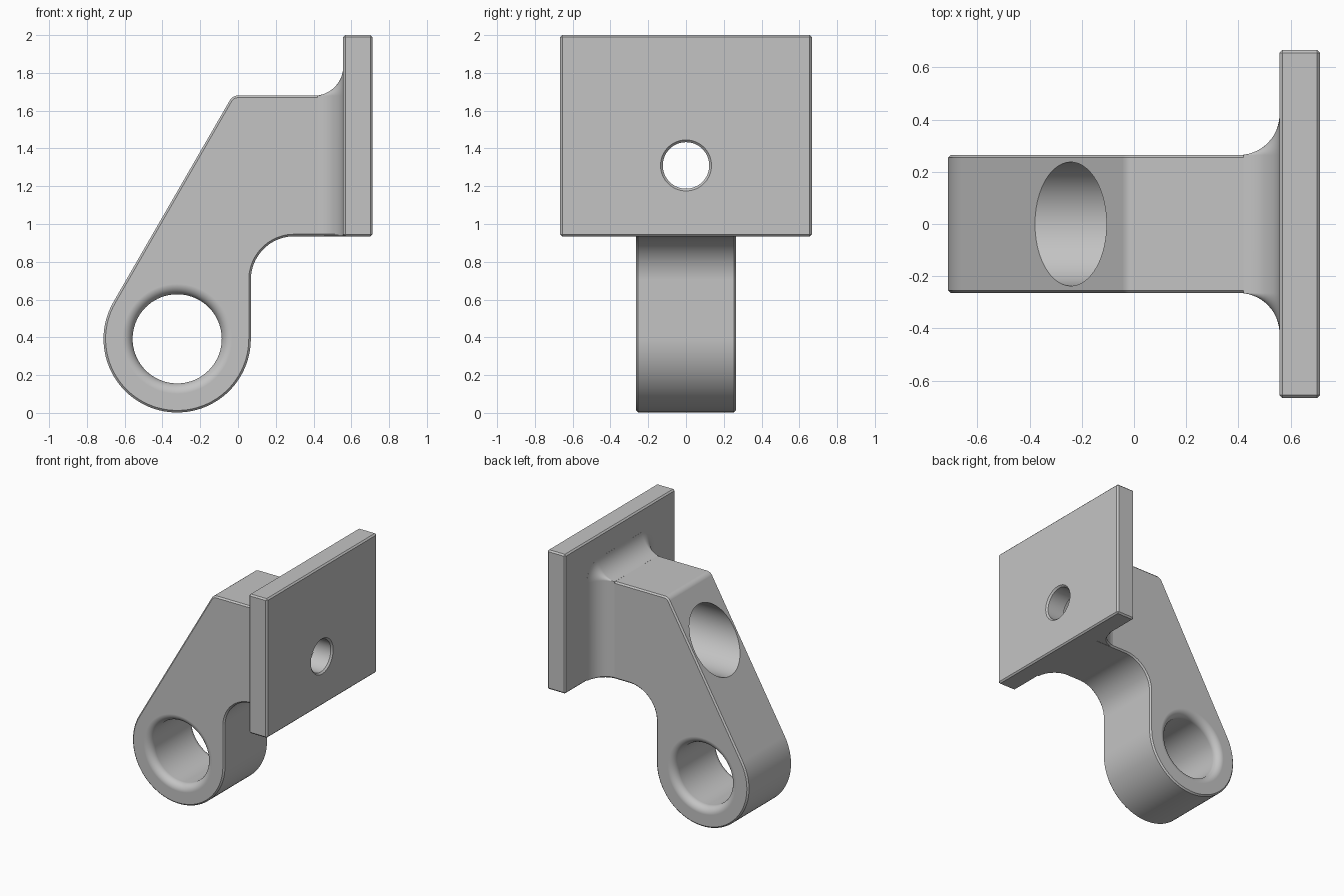
import bpy, bmesh
from math import sin, cos, tan, radians, sqrt, pi
from mathutils import Vector

cube = bpy.data.objects.get("Cube")
if cube:
    bpy.data.objects.remove(cube, do_unlink=True)

steel = bpy.data.materials.new("light_grey_metal")
steel.use_nodes = True
GREY = (0.55, 0.55, 0.55, 1)
steel.diffuse_color = GREY
steel.node_tree.nodes["Principled BSDF"].inputs["Base Color"].default_value = GREY

CHAMFER = 0.011
HALF = 0.265              # half thickness of the arm
TOP, BASE = 1.68, 0.935   # arm top and underside
INNER, OUTER = 0.557, 0.712  # plate faces
EYE_X, EYE_Z, EYE_R = -0.322, 0.392, 0.39
BORE_Z = 1.31


def finish(bm, name):
    bmesh.ops.recalc_face_normals(bm, faces=bm.faces)
    mesh = bpy.data.meshes.new(name)
    bm.to_mesh(mesh)
    bm.free()
    mesh.materials.append(steel)
    obj = bpy.data.objects.new(name, mesh)
    bpy.context.collection.objects.link(obj)
    return obj


def arc(cx, cz, r, a0, a1, n):
    angles = [radians(a0 + (a1 - a0) * i / n) for i in range(n + 1)]
    return [(cx + r * cos(a), cz + r * sin(a)) for a in angles]


def lathe(name, profile, axis, centre):
    """Revolve (distance along axis, radius) points about an axis."""
    bm = bmesh.new()
    axis = Vector(axis)
    verts = [bm.verts.new(centre + axis * d + Vector((0, 0, r))) for d, r in profile]
    edges = [bm.edges.new(pair) for pair in zip(verts, verts[1:])]
    bmesh.ops.spin(bm, geom=verts + edges, cent=centre, axis=axis,
                   angle=2 * pi, steps=72, use_merge=True)
    bmesh.ops.remove_doubles(bm, verts=bm.verts, dist=1e-5)
    return finish(bm, name)


def combine(target, other, operation):
    mod = target.modifiers.new(operation, 'BOOLEAN')
    mod.operation, mod.solver, mod.object = operation, 'EXACT', other
    bpy.context.view_layer.objects.active = target
    bpy.ops.object.modifier_apply(modifier=mod.name)
    bpy.data.objects.remove(other, do_unlink=True)


# Arm: rounded eye, curved throat, square shoulder and sloping back
right = EYE_X + EYE_R
throat, nose = 0.23, 0.05
corner_x = EYE_X - EYE_R * cos(radians(30)) + (TOP - EYE_Z - EYE_R / 2) / tan(radians(60))
outline = arc(EYE_X, EYE_Z, EYE_R, 150, 360, 48)
outline += arc(right + throat, BASE - throat, throat, 180, 90, 20)
outline += [(0.6, BASE), (0.6, TOP)]
outline += arc(corner_x + nose * tan(radians(30)), TOP - nose, nose, 90, 150, 6)
bm = bmesh.new()
front = bm.faces.new([bm.verts.new((x, -HALF, z)) for x, z in outline])
side = bmesh.ops.extrude_face_region(bm, geom=[front])["geom"]
bmesh.ops.translate(bm, vec=(0, 2 * HALF, 0),
                    verts=[v for v in side if isinstance(v, bmesh.types.BMVert)])
rim = [e for e in bm.edges if abs(e.verts[0].co.y - e.verts[1].co.y) < 1e-5]
bmesh.ops.recalc_face_normals(bm, faces=bm.faces)
bmesh.ops.bevel(bm, geom=rim, offset=CHAMFER, segments=1, affect='EDGES')
bracket = finish(bm, "bracket")

# Flare: fillet that widens the arm into the plate on the sides and top
R = 0.155
bm = bmesh.new()
rings = []
for i in range(1, 14):
    a = radians(86) * i / 13
    x, f = INNER - R + R * sin(a), R * (1 - cos(a))
    w, h = HALF - 0.0008, TOP - 0.0008
    half = [(w + f - CHAMFER, BASE + 0.001), (w + f, BASE + 0.001 + CHAMFER)]
    half += arc(w, h, f, 0, 90, 10)
    section = half + [(-y, z) for y, z in reversed(half)]
    rings.append([bm.verts.new((x, y, z)) for y, z in section])
# Last ring is carried into the plate
rings.append([bm.verts.new((INNER + 0.05, v.co.y, v.co.z)) for v in rings[-1]])
for a, b in zip(rings, rings[1:]):
    for j in range(len(a)):
        k = (j + 1) % len(a)
        bm.faces.new((a[j], a[k], b[k], b[j]))
bm.faces.new(rings[0])
bm.faces.new(rings[-1])
flare = finish(bm, "flare")

# Mounting plate with chamfered edges
bm = bmesh.new()
bmesh.ops.create_cube(bm, size=1)
low, high = BASE - 0.001, 2.0
for v in bm.verts:
    v.co = ((INNER + OUTER) / 2 + v.co.x * (OUTER - INNER), v.co.y * 1.332,
            (low + high) / 2 + v.co.z * (high - low))
bmesh.ops.bevel(bm, geom=bm.edges[:], offset=CHAMFER, segments=1, affect='EDGES')
plate = finish(bm, "plate")

combine(bracket, flare, 'UNION')
combine(bracket, plate, 'UNION')

# Eye hole with rounded mouths on both faces
hole, lip = 0.236, 0.055
mouth = [(HALF - lip + lip * sin(radians(a)), hole + lip * (1 - cos(radians(a))))
         for a in range(0, 91, 10)]
mouth += [(0.4, hole + lip), (0.4, 0)]
eye = [(-d, r) for d, r in reversed(mouth)] + mouth
cutter = lathe("eye_cutter", eye, (0, 1, 0), Vector((EYE_X, 0, EYE_Z)))
combine(bracket, cutter, 'DIFFERENCE')

# Wide bore from the sloping back, stepping down to the bolt hole in the plate
bolt, edge = 0.123, 0.012
bore = [(-1, 0), (-1, 0.237), (INNER, 0.237), (INNER, bolt), (OUTER - edge, bolt),
        (OUTER + edge, bolt + 2 * edge), (OUTER + edge, 0)]
cutter = lathe("bore_cutter", bore, (1, 0, 0), Vector((0, 0, BORE_Z)))
combine(bracket, cutter, 'DIFFERENCE')

# Smooth curves, crisp chamfers
bpy.ops.object.select_all(action='DESELECT')
bracket.select_set(True)
bpy.context.view_layer.objects.active = bracket
bpy.ops.object.shade_smooth_by_angle(angle=radians(28))
weighted = bracket.modifiers.new("weighted_normals", 'WEIGHTED_NORMAL')
weighted.keep_sharp = True
